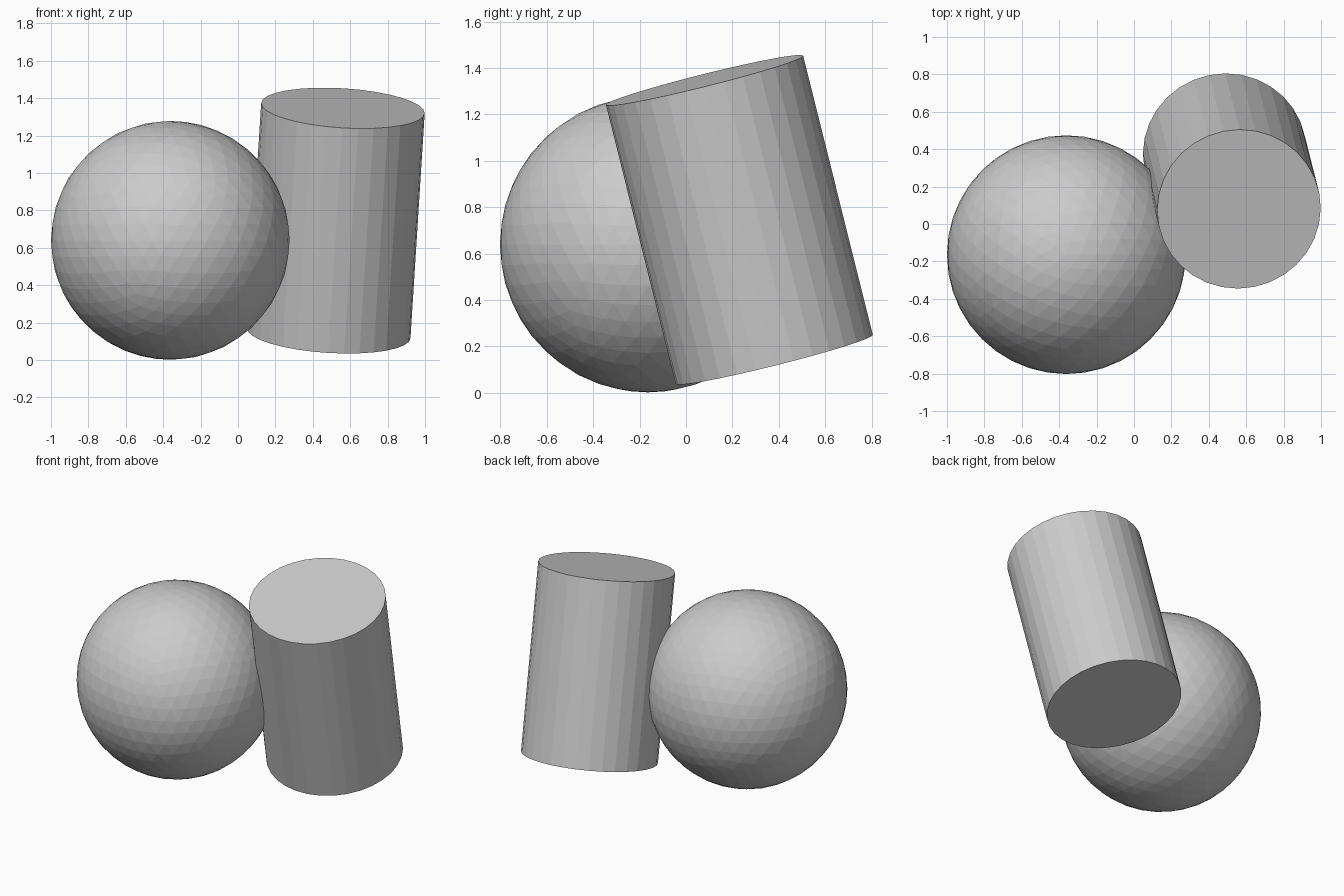
import bpy
from mathutils import Vector

if "Cube" in bpy.data.objects:
    bpy.data.objects.remove(bpy.data.objects["Cube"])

# Faceted ball resting on the ground
bpy.ops.mesh.primitive_ico_sphere_add(subdivisions=4, radius=0.638,
                                      location=(-0.362, -0.164, 0.64))
bpy.context.object.name = "ball"

# Leaning cylinder, defined by the centres of its two end caps
bottom = Vector((0.485, 0.38, 0.144))
top = Vector((0.561, 0.08, 1.347))
axis = top - bottom
bpy.ops.mesh.primitive_cylinder_add(vertices=32, radius=0.438, depth=axis.length,
                                    location=(bottom + top) / 2)
cylinder = bpy.context.object
cylinder.name = "leaning_cylinder"
cylinder.rotation_euler = Vector((0, 0, 1)).rotation_difference(axis).to_euler()
